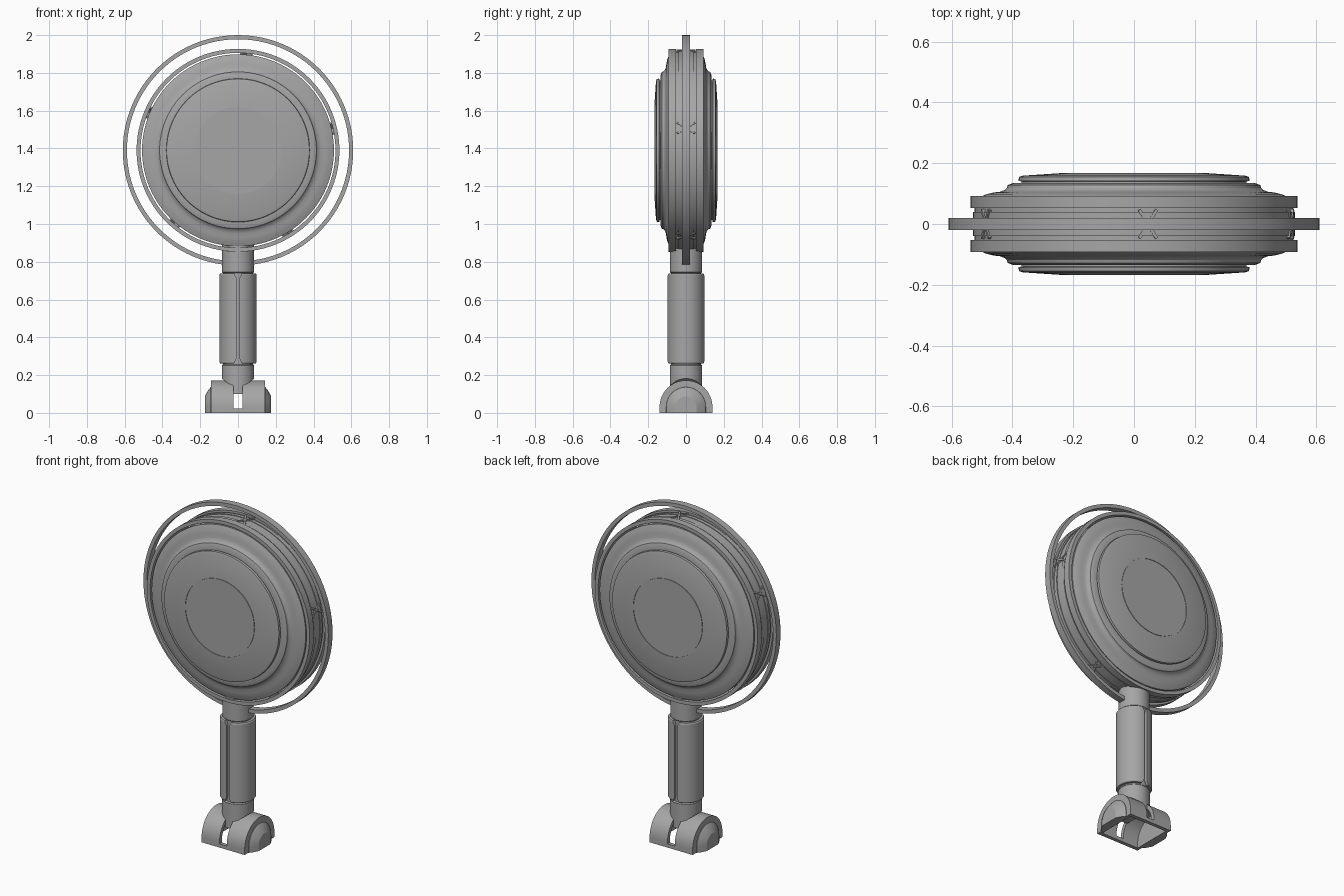
import bpy, bmesh, math
from mathutils import Matrix, Vector

if "Cube" in bpy.data.objects:
    bpy.data.objects.remove(bpy.data.objects["Cube"], do_unlink=True)

grey = bpy.data.materials.new("plain grey")
grey.use_nodes = True
grey.diffuse_color = (0.38, 0.38, 0.38, 1)
grey.node_tree.nodes["Principled BSDF"].inputs["Base Color"].default_value = (0.38, 0.38, 0.38, 1)

HUB = Matrix.Translation((0, 0, 1.39))
ALONG_Y = HUB @ Matrix.Rotation(math.pi / 2, 4, "X")


def finish(name, bm, matrix=Matrix()):
    bmesh.ops.remove_doubles(bm, verts=bm.verts[:], dist=1e-5)
    bm.transform(matrix)
    bmesh.ops.recalc_face_normals(bm, faces=bm.faces[:])
    mesh = bpy.data.meshes.new(name)
    bm.to_mesh(mesh)
    bm.free()
    mesh.materials.append(grey)
    ob = bpy.data.objects.new(name, mesh)
    bpy.context.collection.objects.link(ob)
    return ob


def lathe(name, profile, matrix=Matrix(), steps=96):
    """Spin a closed outline of (radius, height) points about z."""
    bm = bmesh.new()
    vs = [bm.verts.new((r, 0, h)) for r, h in profile]
    edges = [bm.edges.new((vs[i - 1], vs[i])) for i in range(len(vs))
             if vs[i - 1].co.x + vs[i].co.x > 0]
    bmesh.ops.spin(bm, geom=vs + edges, cent=(0, 0, 0), axis=(0, 0, 1),
                   angle=math.tau, steps=steps)
    return finish(name, bm, matrix)


def prism(name, outline, half, axis="Y"):
    """Extrude an outline symmetrically along x or y."""
    bm = bmesh.new()
    put = (lambda a, h: (a, -half, h)) if axis == "Y" else (lambda a, h: (-half, a, h))
    face = bm.faces.new([bm.verts.new(put(a, h)) for a, h in outline])
    out = bmesh.ops.extrude_face_region(bm, geom=[face])["geom"]
    shift = Vector((0, 2 * half, 0) if axis == "Y" else (2 * half, 0, 0))
    bmesh.ops.translate(bm, vec=shift, verts=[v for v in out if isinstance(v, bmesh.types.BMVert)])
    return finish(name, bm)


def boolean(ob, tool, operation="DIFFERENCE"):
    mod = ob.modifiers.new(operation.lower(), "BOOLEAN")
    mod.operation, mod.object, mod.solver = operation, tool, "EXACT"
    bpy.context.view_layer.objects.active = ob
    bpy.ops.object.modifier_apply(modifier=mod.name)
    bpy.data.objects.remove(tool, do_unlink=True)


def mirrored(profile):
    return profile + [(r, -h) for r, h in reversed(profile)]


# Round stepped head, the same on both faces
face_steps = [(0, 0.168), (0.225, 0.168), (0.225, 0.165), (0.23, 0.165), (0.23, 0.168),
              (0.365, 0.159), (0.378, 0.155), (0.38, 0.142), (0.37, 0.14), (0.37, 0.134),
              (0.4, 0.134), (0.415, 0.128), (0.418, 0.119), (0.425, 0.112), (0.44, 0.106),
              (0.46, 0.104), (0.485, 0.098), (0.508, 0.088), (0.508, 0.05), (0.495, 0.05)]
lathe("stepped_head", mirrored(face_steps), ALONG_Y)

# Rim band with two flanges and a channel
lathe("rim_band", mirrored([(0.516, 0.092), (0.537, 0.092), (0.537, 0.052), (0.524, 0.052),
                            (0.524, 0.04), (0.529, 0.04), (0.529, 0.02), (0.525, 0.02)]), ALONG_Y)

# Thin outer hoop
lathe("outer_hoop", mirrored([(0.588, 0.02), (0.61, 0.02)]), ALONG_Y)

# Five crossed ties between head and rim
for k in range(5):
    turn = Matrix.Rotation(-math.radians(85 + 72 * k), 4, "Y")
    for lean in (-1, 1):
        bm = bmesh.new()
        bmesh.ops.create_cube(bm, size=1)
        bmesh.ops.scale(bm, vec=(0.045, 0.11, 0.01), verts=bm.verts[:])
        place = Matrix.Translation((0.511, 0, 0)) @ Matrix.Rotation(lean * 0.55, 4, "X")
        finish("cross_tie", bm, HUB @ turn @ place)

# Neck and core of the handle
lathe("handle_core", [(0, 0.19), (0.083, 0.19), (0.086, 0.195), (0.086, 0.25), (0.08, 0.256),
                      (0.08, 0.74), (0.085, 0.745), (0.085, 0.89), (0, 0.89)], steps=64)

# Two grip shells parted by a seam that flares at its ends
grip = lathe("handle_grip", [(0.075, 0.262), (0.094, 0.262), (0.098, 0.268), (0.098, 0.732),
                             (0.094, 0.738), (0.075, 0.738)], steps=64)
seam = [(0.025, 0.25), (0.018, 0.268), (0.009, 0.285), (0.009, 0.715), (0.018, 0.732), (0.025, 0.75)]
boolean(grip, prism("seam_cutter", seam + [(-x, z) for x, z in reversed(seam)], 0.2))

# Collar narrowing to the hinge tongue
collar = lathe("hinge_tongue", [(0, 0.1), (0.086, 0.1), (0.086, 0.195), (0, 0.195)], steps=64)
wedge = [(0.023, 0.09), (0.023, 0.145), (0.05, 0.155), (0.09, 0.185), (0.09, 0.2)]
boolean(collar, prism("wedge_cutter", wedge + [(-x, z) for x, z in reversed(wedge)], 0.2), "INTERSECT")


def arch(radius, centre=0.032, base=0.0, steps=32):
    arc = [(radius * math.cos(math.pi * i / steps), centre + radius * math.sin(math.pi * i / steps))
           for i in range(steps + 1)]
    return [(radius, base)] + arc + [(-radius, base)]


# Hollow arched foot with a slot across the middle
foot = prism("foot", arch(0.14), 0.142, "X")
boolean(foot, prism("hollow_cutter", arch(0.118, base=-0.05), 0.125, "X"))
boolean(foot, prism("slot_cutter", [(-0.024, 0.022), (0.024, 0.022), (0.024, 0.3), (-0.024, 0.3)], 0.3))

# Tapered round bosses on both ends of the foot
for side, label in ((1, "left"), (-1, "right")):
    bm = bmesh.new()
    loops = [[bm.verts.new((side * x, y, z)) for y, z in arch(r)]
             for x, r in ((0.135, 0.106), (0.145, 0.104), (0.16, 0.085), (0.176, 0.055))]
    for a, b in zip(loops, loops[1:]):
        for i in range(len(a)):
            bm.faces.new((a[i - 1], a[i], b[i], b[i - 1]))
    bm.faces.new(loops[0])
    bm.faces.new(loops[-1])
    finish(label + "_foot_boss", bm)

# Smooth round surfaces, keep the edges crisp
for ob in bpy.context.scene.objects:
    if ob.type == "MESH":
        bpy.ops.object.select_all(action="DESELECT")
        ob.select_set(True)
        bpy.context.view_layer.objects.active = ob
        bpy.ops.object.shade_smooth_by_angle(angle=math.radians(25))
